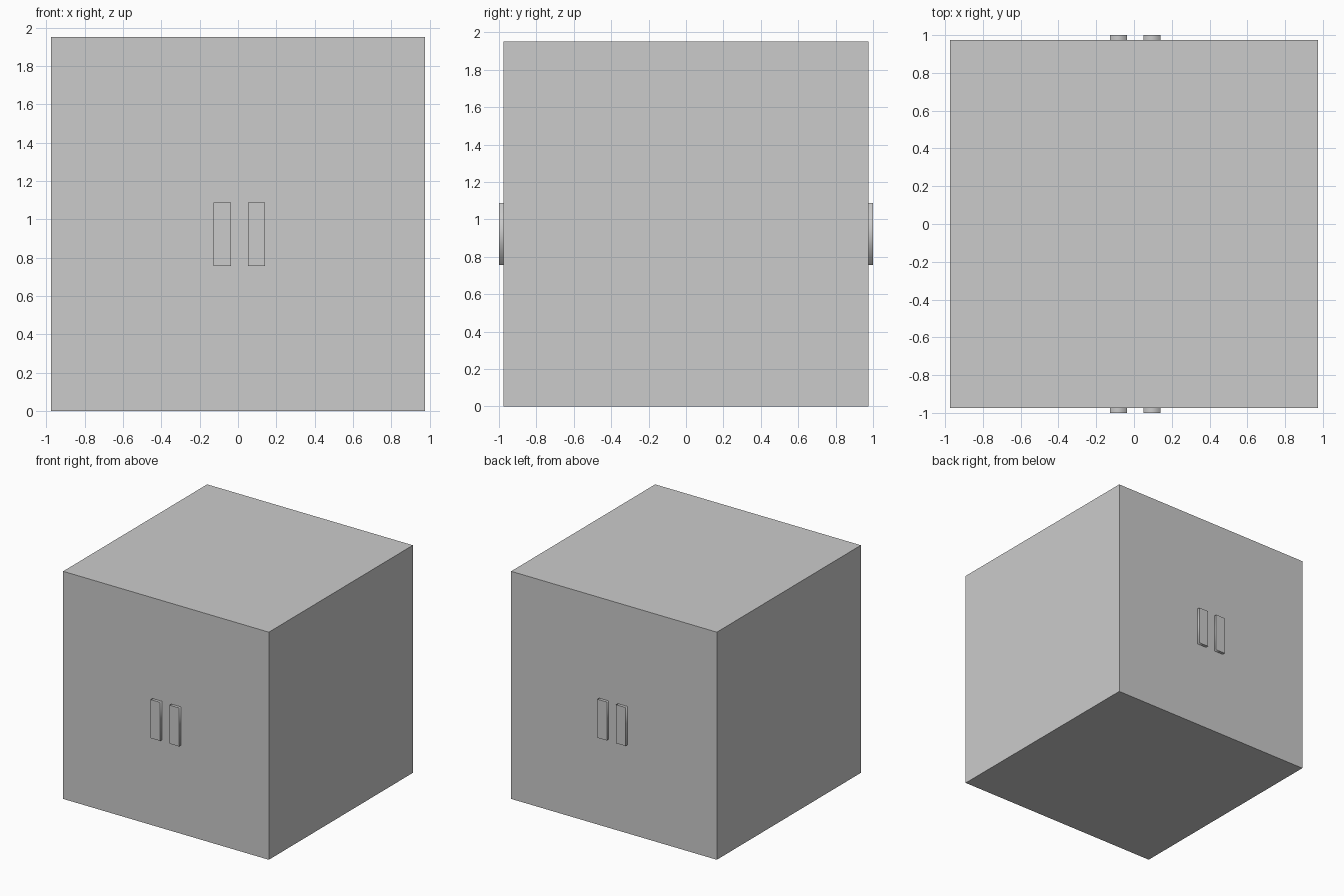
import bpy, bmesh
from mathutils import Matrix, Vector

if "Cube" in bpy.data.objects:
    bpy.data.objects.remove(bpy.data.objects["Cube"])

H = 0.975  # half width of the cabinet


def box(name, lo, hi):
    """Axis-aligned box between two corners; returns its object and open bmesh."""
    lo, hi = Vector(lo), Vector(hi)
    bm = bmesh.new()
    bmesh.ops.create_cube(bm, size=1)
    bmesh.ops.transform(bm, verts=bm.verts, matrix=Matrix.Translation(
        (lo + hi) / 2) @ Matrix.Diagonal((*(hi - lo), 1)))
    me = bpy.data.meshes.new(name)
    ob = bpy.data.objects.new(name, me)
    bpy.context.collection.objects.link(ob)
    return ob, bm


def finish(ob, bm):
    bm.normal_update()
    bm.to_mesh(ob.data)
    bm.free()


# Cabinet body
finish(*box("cabinet_body", (-H, -H, 0), (H, H, 2 * H)))

# Pairs of handle plates on the front and back
for side, s in (("front", -1), ("back", 1)):
    for label, x0, x1 in (("left", -0.128, -0.037), ("right", 0.051, 0.141)):
        y0, y1 = sorted((s * H, s * 1.0))
        ob, bm = box(f"{side}_handle_{label}", (x0, y0, 0.757), (x1, y1, 1.087))
        bm.normal_update()
        # Drop the hidden face against the cabinet
        hidden = [f for f in bm.faces if f.normal.y * s < -0.9]
        bmesh.ops.delete(bm, geom=hidden, context='FACES')
        # Softly shaded rim, flat outer face with sharp border
        for f in bm.faces:
            outer = f.normal.y * s > 0.9
            f.smooth = not outer
            if outer:
                for e in f.edges:
                    e.smooth = False
        finish(ob, bm)
